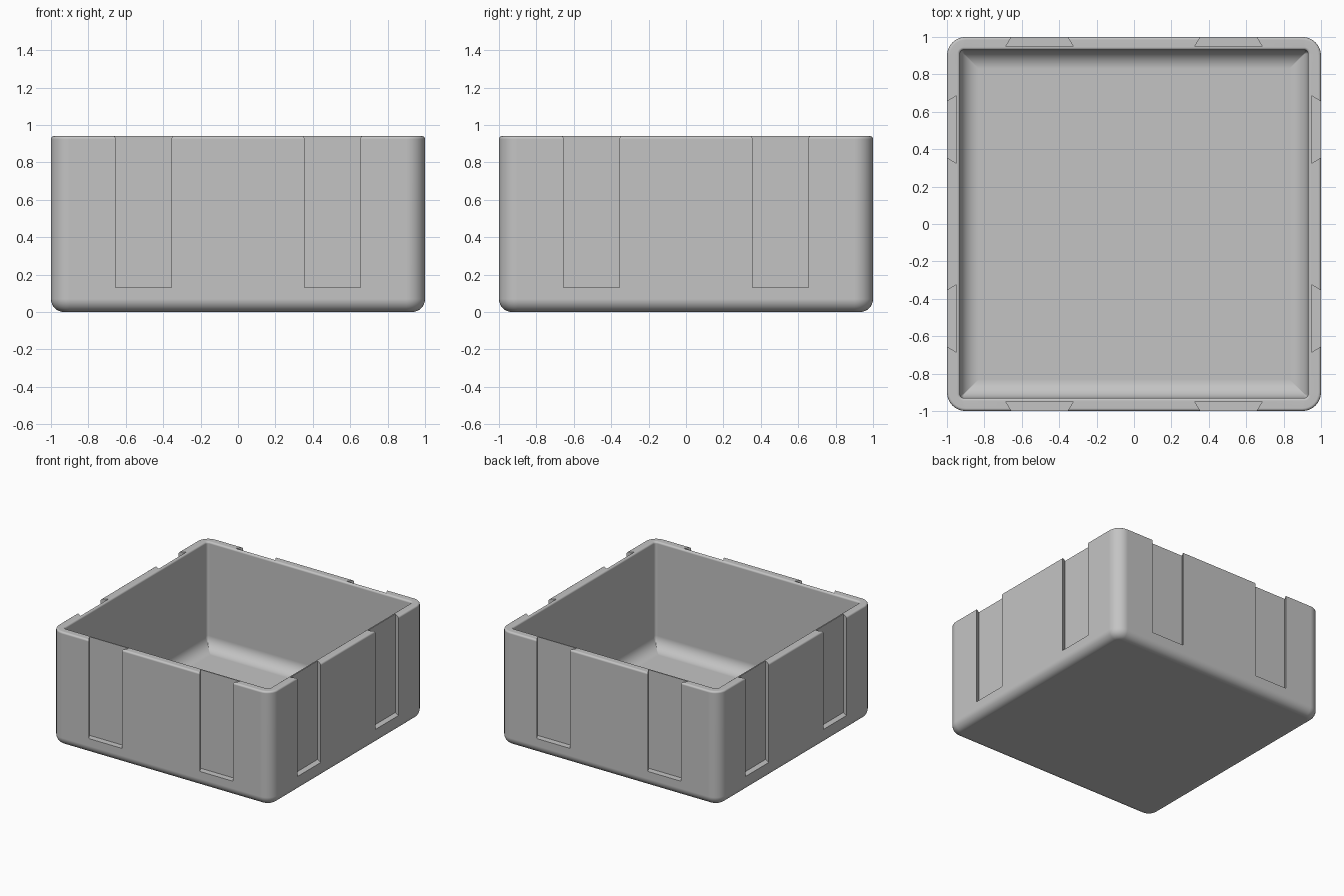
import bpy, bmesh
from math import sin, cos, pi, radians

HEIGHT, WALL, FLOOR = 0.94, 0.07, 0.07
CORNER, BASE_R, RIM_R, FILLET = 0.1, 0.07, 0.015, 0.1
SEG = 8

cube = bpy.data.objects.get("Cube")
if cube:
    bpy.data.objects.remove(cube, do_unlink=True)

grey = bpy.data.materials.new("grey_plastic")
grey.use_nodes = True
colour = (0.55, 0.55, 0.55, 1)
grey.diffuse_color = colour
grey.node_tree.nodes["Principled BSDF"].inputs["Base Color"].default_value = colour


def make_object(name, bm):
    bmesh.ops.recalc_face_normals(bm, faces=bm.faces[:])
    mesh = bpy.data.meshes.new(name)
    bm.to_mesh(mesh)
    bm.free()
    mesh.materials.append(grey)
    obj = bpy.data.objects.new(name, mesh)
    bpy.context.collection.objects.link(obj)
    return obj


def ring(bm, half, radius, z):
    """Rounded square of the given half width."""
    verts = []
    for quarter in range(4):
        a0 = quarter * pi / 2
        sx = 1 if quarter in (0, 3) else -1
        sy = 1 if quarter < 2 else -1
        for i in range(SEG + 1):
            a = a0 + i / SEG * pi / 2
            c = half - radius
            verts.append(bm.verts.new((sx * c + radius * cos(a),
                                       sy * c + radius * sin(a), z)))
    return verts


# Box section: outer base round, rim rounds, inner wall, floor fillet
inner = 1 - WALL
steps = [i / SEG * pi / 2 for i in range(SEG + 1)]
section = []
for a in steps:
    inset = BASE_R * (1 - sin(a))
    section.append((1 - inset, CORNER - inset, BASE_R * (1 - cos(a))))
for a in steps[::2]:
    inset = RIM_R * (1 - cos(a))
    section.append((1 - inset, CORNER - inset, HEIGHT - RIM_R * (1 - sin(a))))
for a in steps[::2]:
    out = RIM_R * (1 - sin(a))
    section.append((inner + out, 0.02 + out, HEIGHT - RIM_R * (1 - cos(a))))
for a in steps:
    inset = FILLET * (1 - cos(a))
    section.append((inner - inset, max(0.02 - inset, 0.003),
                    FLOOR + FILLET * (1 - sin(a))))

bm = bmesh.new()
rings = [ring(bm, *s) for s in section]
for low, high in zip(rings, rings[1:]):
    n = len(low)
    for i in range(n):
        j = (i + 1) % n
        bm.faces.new((low[i], low[j], high[j], high[i]))
bm.faces.new(rings[0])
bm.faces.new(rings[-1])
box = make_object("box", bm)

# Dovetail slots, two on each side, open at the top
bm = bmesh.new()
for side in range(4):
    c, s = cos(side * pi / 2), sin(side * pi / 2)
    for centre in (-0.505, 0.505):
        outline = [(centre - 0.18, 0.95), (centre + 0.18, 0.95),
                   (centre + 0.12, 1.05), (centre - 0.12, 1.05)]
        loops = [[bm.verts.new((x * c - y * s, x * s + y * c, z))
                  for x, y in outline] for z in (0.13, 1.1)]
        for i in range(4):
            j = (i + 1) % 4
            bm.faces.new((loops[0][i], loops[0][j], loops[1][j], loops[1][i]))
        bm.faces.new(loops[0])
        bm.faces.new(loops[1])
cutter = make_object("slot_cutter", bm)
cutter.hide_render = True

slots = box.modifiers.new("slots", "BOOLEAN")
slots.operation = "DIFFERENCE"
slots.solver = "EXACT"
slots.object = cutter

# Apply the cut, then smooth the rounds and keep the edges sharp
bpy.ops.object.select_all(action="DESELECT")
box.select_set(True)
bpy.context.view_layer.objects.active = box
bpy.ops.object.modifier_apply(modifier="slots")
bpy.data.objects.remove(cutter, do_unlink=True)
bpy.ops.object.shade_smooth_by_angle(angle=radians(30))
weighted = box.modifiers.new("weighted_normals", "WEIGHTED_NORMAL")
weighted.keep_sharp = True
